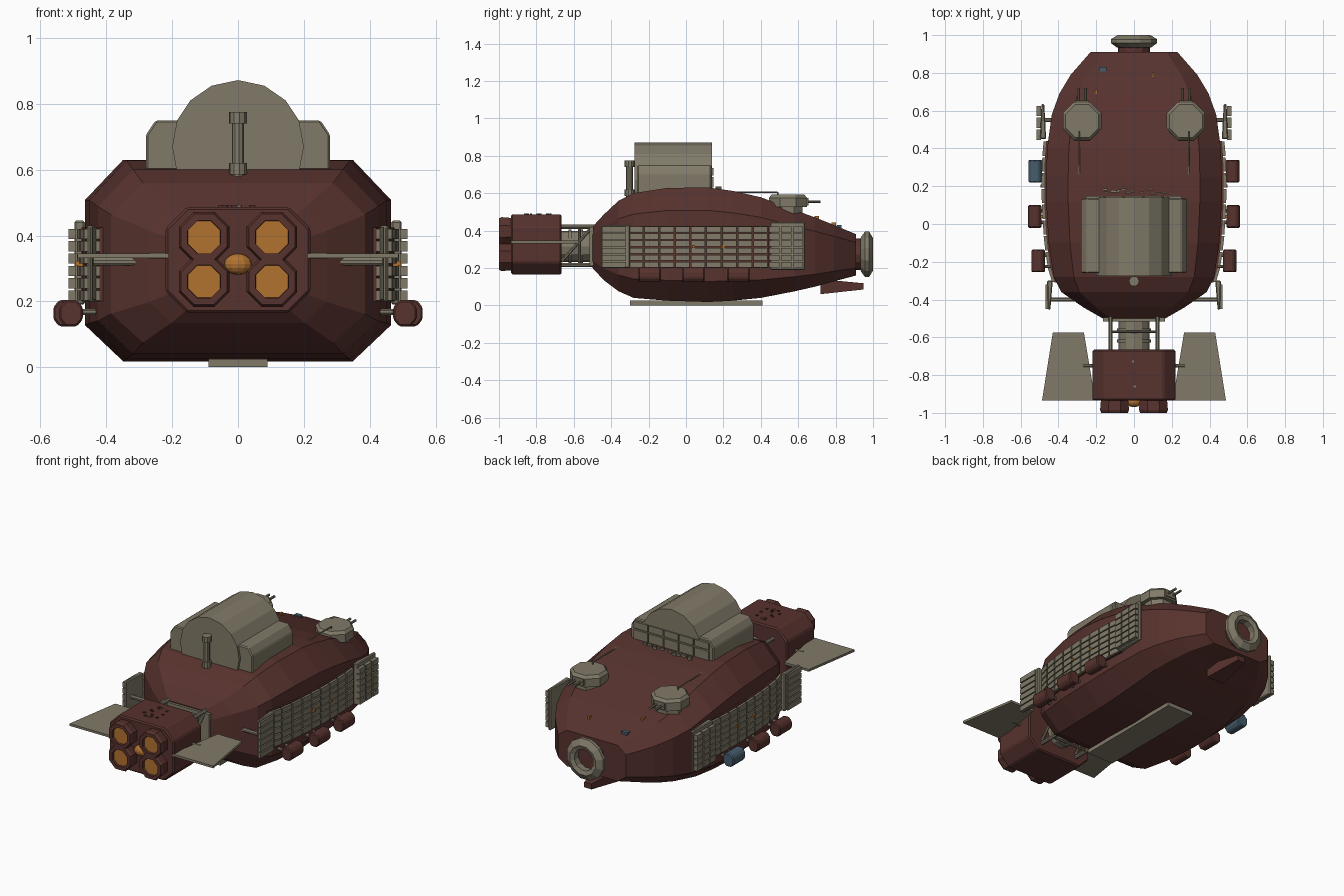
import bpy, bmesh, math, random
from mathutils import Vector

if "Cube" in bpy.data.objects:
    bpy.data.objects.remove(bpy.data.objects["Cube"])

random.seed(4)

def material(name, rgb):
    m = bpy.data.materials.new(name)
    m.diffuse_color = (*rgb, 1)
    m.use_nodes = True
    m.node_tree.nodes["Principled BSDF"].inputs["Base Color"].default_value = m.diffuse_color
    return m

RED = material("hull_red", (0.095, 0.032, 0.027))
TAN = material("plate_tan", (0.22, 0.195, 0.14))
ORANGE = material("glow_orange", (0.45, 0.17, 0.03))
BLUE = material("pod_blue", (0.06, 0.11, 0.15))

def loft(name, rings, mat, closed=False, bevel=0):
    """Skin a list of equal-length rings; cap the ends or join last to first."""
    bm = bmesh.new()
    vs = [[bm.verts.new(p) for p in r] for r in rings]
    n, k = len(rings[0]), len(rings)
    for i in range(k if closed else k - 1):
        a, b = vs[i], vs[(i + 1) % k]
        for j in range(n):
            bm.faces.new((a[j], a[(j + 1) % n], b[(j + 1) % n], b[j]))
    if not closed:
        bm.faces.new(vs[0])
        bm.faces.new(vs[-1])
    bmesh.ops.recalc_face_normals(bm, faces=bm.faces)
    me = bpy.data.meshes.new(name)
    bm.to_mesh(me)
    bm.free()
    o = bpy.data.objects.new(name, me)
    bpy.context.collection.objects.link(o)
    me.materials.append(mat)
    if bevel:
        b = o.modifiers.new("bevel", 'BEVEL')
        b.width, b.segments = bevel, 1
    return o

def box(name, x, y, z, mat, bevel=0):
    q = [(x[0], z[0]), (x[1], z[0]), (x[1], z[1]), (x[0], z[1])]
    return loft(name, [[(a, t, c) for a, c in q] for t in y], mat, bevel=bevel)

def prism_y(name, xz, y, mat, bevel=0):
    return loft(name, [[(a, t, c) for a, c in xz] for t in y], mat, bevel=bevel)

def prism_z(name, xy, z, mat, bevel=0):
    return loft(name, [[(a, b, t) for a, b in xy] for t in z], mat, bevel=bevel)

def rod(name, p, q, r, mat, n=8, r2=None):
    p, q = Vector(p), Vector(q)
    d = (q - p).normalized()
    u = d.orthogonal().normalized()
    w = d.cross(u)
    rings = []
    for c, rad in ((p, r), (q, r if r2 is None else r2)):
        rings.append([c + rad * (math.cos(t) * u + math.sin(t) * w)
                      for t in (math.tau * (i + .5) / n for i in range(n))])
    return loft(name, rings, mat)

def tube_y(name, c, prof, mat, n):
    """Closed profile of (radius, y) turned about a y axis through c=(x,z)."""
    rings = [[(c[0] + r * math.cos(t), y, c[1] + r * math.sin(t))
              for t in (math.tau * (i + .5) / n for i in range(n))] for r, y in prof]
    return loft(name, rings, mat, closed=True)

# hull: octagonal sections (y, half width, bottom, top)
SEC = [(-.50, .165, .20, .42), (-.44, .27, .135, .485), (-.36, .385, .075, .56),
       (-.28, .425, .04, .60), (-.10, .452, .025, .628), (.12, .465, .018, .63),
       (.25, .465, .025, .612), (.40, .46, .04, .578), (.58, .435, .075, .51),
       (.69, .395, .10, .47), (.79, .335, .128, .43), (.91, .23, .16, .38)]

def octagon(w, b, t):
    h = t - b
    half = [(w, b + .18 * h), (w, t - .2 * h), (.75 * w, t)]
    pts = [(.75 * w, b)] + half
    return pts + [(-x, z) for x, z in reversed(pts)]

loft("hull", [[(x, y, z) for x, z in octagon(w, b, t)] for y, w, b, t in SEC], RED)

def hull_at(y, k):
    for a, b in zip(SEC, SEC[1:]):
        if a[0] <= y <= b[0]:
            return a[k] + (b[k] - a[k]) * (y - a[0]) / (b[0] - a[0])

# nose docking ring
tube_y("nose_ring", (0, .273), [(.065, .93), (.095, .935), (.127, .958), (.127, .978),
                                (.09, 1.0), (.065, .99)], TAN, 12)
rod("nose_collar", (0, .89, .273), (0, .95, .273), .085, RED, 12)

# chin fin and keel plate
loft("chin_fin", [[(-.06, .72, .06), (.06, .72, .06), (.06, .72, .14), (-.06, .72, .14)],
                  [(-.025, .95, .085), (.025, .95, .085), (.025, .95, .118), (-.025, .95, .118)]], RED)
box("keel_plate", (-.09, .09), (-.30, .41), (0, .025), TAN)

# engine block, nozzles and core light
cx, cz, ch = .22, (.165, .487), .065
block = [(cx - ch, cz[0]), (cx, cz[0] + ch), (cx, cz[1] - ch), (cx - ch, cz[1])]
prism_y("engine_block", block + [(-x, z) for x, z in reversed(block)], (-.935, -.665), RED, .008)
for x in (-.103, .103):
    for z in (.26, .395):
        tube_y("nozzle", (x, z), [(.078, -.93), (.083, -.985), (.076, -1.0), (.054, -1.0),
                                  (.05, -.93)], RED, 8)
        rod("nozzle_glow", (x, -.93, z), (x, -.985, z), .053, ORANGE, 8)
bpy.ops.mesh.primitive_uv_sphere_add(segments=12, ring_count=8, location=(0, -.94, .313))
core = bpy.context.object
core.name, core.scale = "core_light", (.042, .03, .032)
core.data.materials.append(ORANGE)
for i in range(14):
    x, y = random.uniform(-.06, .06), random.uniform(-.88, -.72)
    box("engine_greeble", (x, x + .012), (y, y + .01), (.485, .492), random.choice((TAN, RED)))

# neck and truss
rod("neck", (0, -.68, .315), (0, -.47, .315), .083, TAN, 12)
for y in (-.62, -.56):
    rod("neck_band", (0, y - .008, .315), (0, y + .008, .315), .09, TAN, 12)
box("neck_collar", (-.165, .165), (-.515, -.495), (.21, .415), TAN)
for s in (-1, 1):
    x = s * .125
    for z in (.215, .42):
        rod("truss_rail", (x, -.68, z), (x, -.46, z), .012, TAN)
    rod("truss_post", (x, -.57, .215), (x, -.57, .42), .008, TAN)
    rod("truss_diagonal", (x, -.665, .235), (x, -.51, .41), .009, TAN)
for z in (.215, .42):
    rod("truss_cross_bar", (-.125, -.57, z), (.125, -.57, z), .008, TAN)

# roof bay: barrel vault with chamfered side boxes
arch = [(.185, .59), (.2, .67), (.185, .75), (.145, .81), (.08, .855), (0, .872)]
prism_y("vault", arch + [(-x, z) for x, z in arch[-2::-1]], (-.275, .14), TAN)
side = [(.15, .56), (.28, .56), (.28, .705), (.25, .75), (.15, .75)]
for s in (-1, 1):
    prism_y("vault_side", [(s * x, z) for x, z in side], (-.26, .135), TAN, .006)
for i in range(5):
    x = -.255 + i * .103
    box("bay_door", (x, x + .095), (.13, .148), (.63, .685), TAN)
    box("bay_vent", (x, x + .095), (.13, .148), (.695, .735), TAN)

# mast behind the bay
rod("mast", (0, -.303, .56), (0, -.303, .765), .019, TAN, 10)
for z in ((.585, .62), (.74, .775)):
    rod("mast_cap", (0, -.303, z[0]), (0, -.303, z[1]), .027, TAN, 10)

# roof greebles and lights
for i in range(16):
    x, y = random.uniform(-.18, .15), random.uniform(.155, .19)
    box("roof_greeble", (x, x + .025), (y, y + .008), (.615, .636), TAN)
for x, y, m in ((-.165, .82, BLUE), (.1, .79, ORANGE), (-.2, .7, ORANGE)):
    z = hull_at(y, 3)
    box("hull_light", (x - .02, x + .02) if m is BLUE else (x - .006, x + .006),
        (y - .012, y + .012), (z - .01, z + .012), m)

for s in (-1, 1):
    # tail fin
    prism_z("tail_fin", [(s * .205, -.935), (s * .487, -.935), (s * .43, -.575), (s * .265, -.575)],
            (.332, .346), TAN)
    rod("fin_root", (s * .2, -.75, .339), (s * .27, -.75, .339), .01, TAN)

    # twin-gun turret with aerial
    tx, ty = s * .275, .545
    rod("turret_base", (tx, ty, .48), (tx, ty, .53), .085, TAN, 8)
    rod("turret", (tx, ty, .525), (tx, ty, .575), .11, TAN, 8)
    rod("turret_top", (tx, ty, .575), (tx, ty, .592), .11, TAN, 8, .095)
    box("gun_mount", (tx - .035, tx + .035), (.6, .655), (.535, .575), TAN)
    for d in (-.018, .018):
        rod("gun_barrel", (tx + d, .64, .555), (tx + d, .72, .555), .0075, TAN)
    rod("aerial_post", (s * .29, .49, .56), (s * .29, .49, .605), .004, TAN, 6)
    rod("aerial", (s * .29, .25, .606), (s * .29, .49, .604), .004, TAN, 6)

    # middle armour: backing plate and tile grid that follow the hull side
    ys = [-.31 + .75 * i / 9 for i in range(10)]
    for a, b in zip(ys, ys[1:]):
        xa, xb = hull_at(a, 1), hull_at(b, 1)
        def slab(name, y0, y1, x0, x1, z, m):
            prism_z(name, [(s * (xa + x0), y0), (s * (xa + x1), y0),
                           (s * (xb + x1), y1), (s * (xb + x0), y1)], z, m)
        slab("armour_back", a, b, -.03, .010, (.20, .425), RED)
        for r in range(6):
            z = .202 + r * .0375
            slab("armour_tile", a + .004, b - .004, .005, .024, (z, z + .031), TAN)

    # end armour panels: tapered wedges, slatted outside
    prism_z("rear_armour", [(s * .43, -.30), (s * .46, -.30), (s * .455, -.455), (s * .443, -.455)],
            (.2, .43), TAN, .005)
    prism_z("front_armour", [(s * .465, .45), (s * .497, .45), (s * .49, .635), (s * .475, .635)],
            (.19, .445), TAN, .005)
    for r in range(6):
        z = .202 + r * .0375
        box("rear_slat", sorted((s * .45, s * .468)), (-.45, -.32), (z, z + .031), TAN)
        for y in (.445, .508, .571):
            box("front_tile", sorted((s * .492, s * .515)), (y, y + .055), (z, z + .031), TAN)
    for y in (-.4, .55):
        rod("armour_strut", (s * .3, y, .32), (s * .48 if y > 0 else s * .445, y, .32), .012, TAN)
    for y in (.04, .2):
        box("side_light", sorted((s * .47, s * .495)), (y - .008, y + .008), (.308, .322), ORANGE)

    # outboard pods on short struts
    for y, x in ((.28, .523), (.04, .525), (-.195, .507)):
        m = BLUE if s < 0 and y > .2 else RED
        q = [(.036, .018), (.018, .04), (-.018, .04), (-.036, .018)]
        q += [(-a, -b) for a, b in q]
        prism_y("pod", [(s * (x + a), .164 + b) for a, b in q], (y - .06, y + .06), m, .006)
        for d in (-.03, .03):
            rod("pod_strut", (s * .38, y + d, .168), (s * x, y + d, .168), .01, TAN)
